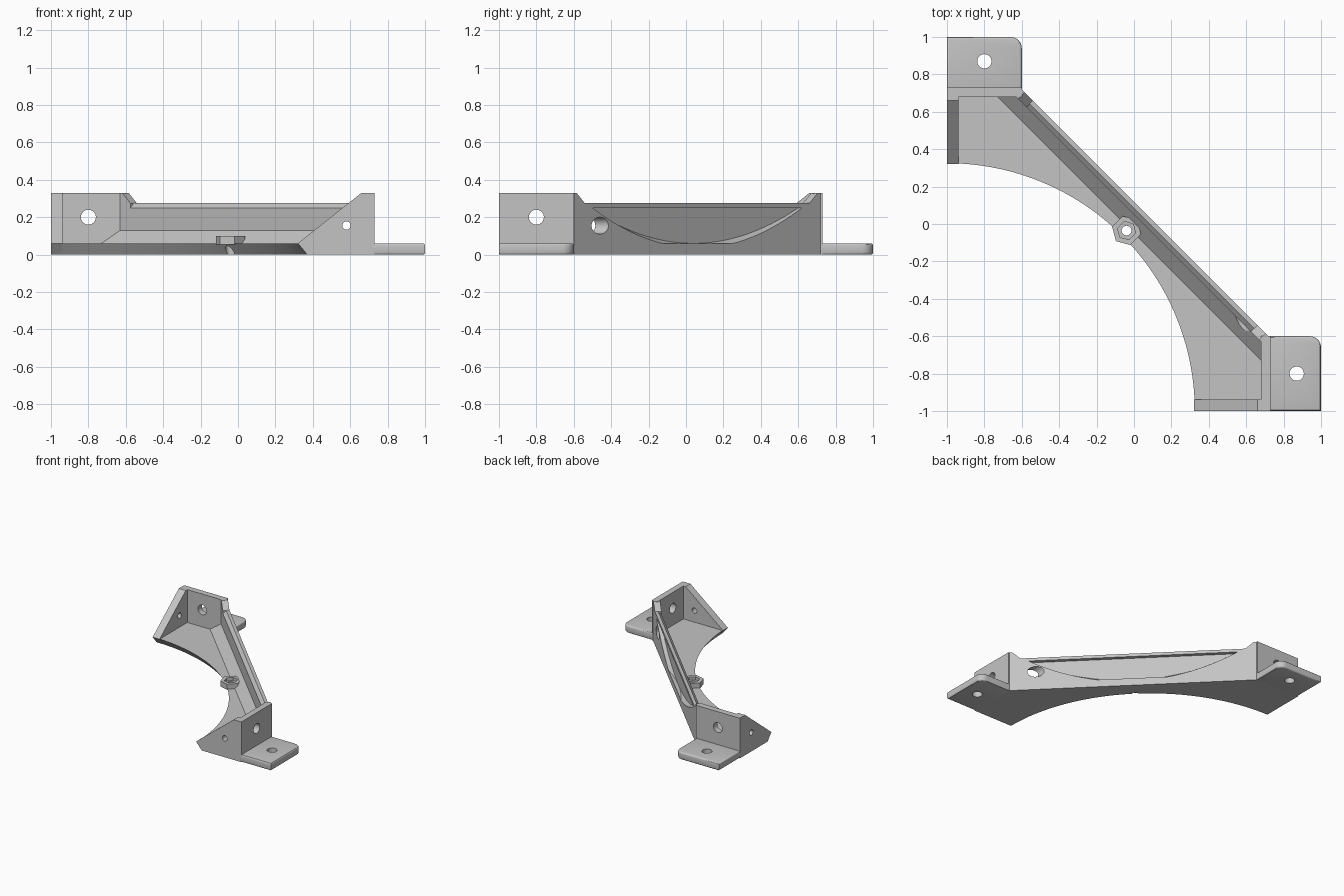
import bpy, bmesh, math

cube = bpy.data.objects.get("Cube")
if cube:
    bpy.data.objects.remove(cube, do_unlink=True)

grey = bpy.data.materials.new("plain grey")
grey.use_nodes = True
grey.diffuse_color = (0.55, 0.55, 0.55, 1)
grey.node_tree.nodes["Principled BSDF"].inputs["Base Color"].default_value = (0.55, 0.55, 0.55, 1)
parts = []


def loft(name, ring_a, ring_b, bevel=0, cutter=False):
    """Closed solid between two matching rings of points."""
    bm = bmesh.new()
    a = [bm.verts.new(p) for p in ring_a]
    b = [bm.verts.new(p) for p in ring_b]
    bm.faces.new(a)
    bm.faces.new(b)
    for i in range(len(a)):
        j = (i + 1) % len(a)
        bm.faces.new((a[i], a[j], b[j], b[i]))
    bmesh.ops.recalc_face_normals(bm, faces=bm.faces)
    if bevel:
        rims = [e for e in bm.edges if abs(e.verts[0].co.z - e.verts[1].co.z) < 1e-5]
        bmesh.ops.bevel(bm, geom=rims, offset=bevel, segments=3, profile=0.5, affect='EDGES')
    mesh = bpy.data.meshes.new(name)
    bm.to_mesh(mesh)
    bm.free()
    ob = bpy.data.objects.new(name, mesh)
    bpy.context.collection.objects.link(ob)
    if cutter:
        ob.hide_render = True
    else:
        mesh.materials.append(grey)
        parts.append(ob)
    return ob


def prism(name, profile, place, lo, hi, **kw):
    return loft(name, [place(a, b, lo) for a, b in profile],
                [place(a, b, hi) for a, b in profile], **kw)


def circle(cx, cy, r, n=32, turn=0.0):
    return [(cx + r * math.cos(turn + math.tau * i / n),
             cy + r * math.sin(turn + math.tau * i / n)) for i in range(n)]


def cut(ob, *cutters):
    for c in cutters:
        mod = ob.modifiers.new("cut", 'BOOLEAN')
        mod.operation = 'DIFFERENCE'
        mod.solver = 'EXACT'
        mod.object = c
    bpy.context.view_layer.update()
    mesh = bpy.data.meshes.new_from_object(ob.evaluated_get(bpy.context.evaluated_depsgraph_get()))
    ob.modifiers.clear()
    ob.data = mesh


def flat(x, y, h):
    return (x, y, h)


def diagonal(t, z, u):
    """t runs along the diagonal wall, u across it."""
    return (u / 2 + t, u / 2 - t, z)


# Base plate with a concave, undercut arc edge
def plate_ring(radius, z):
    arc = [math.radians(90 * i / 64) for i in range(65)]
    ring = [(-1 + radius * math.cos(a), -1 + radius * math.sin(a), z) for a in arc]
    return ring + [(-1, 0.72, z), (-0.6, 0.72, z), (0.72, -0.6, z), (0.72, -1, z)]


plate = loft("base_plate", plate_ring(1.37, 0), plate_ring(1.325, 0.06))

# Diagonal wall: sloped foot inside, small chamfer on the inner top edge
section = [(0.12, 0), (0.12, 0.275), (0.085, 0.275), (0.05, 0.25),
           (0.05, 0.13), (-0.05, 0.06), (-0.05, 0)]
wall = loft("diagonal_wall",
            [diagonal(u / 2 - 0.72, z, u) for u, z in section],
            [diagonal(0.72 - u / 2, z, u) for u, z in section])


# Shallow bow-shaped pocket in the outer face
def bow(low, u):
    steps = [i / 24 for i in range(-24, 25)]
    return [diagonal(0.56 * s, low + (0.25 - low) * s * s, u) for s in steps]


pocket = loft("pocket_cutter", bow(0.06, 0.08), bow(0.01, 0.16), cutter=True)

# Access hole through one end of the wall
access = prism("access_cutter", circle(0.58, 0.155, 0.045),
               lambda x, z, h: (x, h, z), -0.67, -0.3, cutter=True)

# Nut boss beside the wall
CX, CY = -0.04, -0.035
boss = prism("nut_boss", circle(CX, CY, 0.08, 6, math.pi / 4), flat, 0.055, 0.1)
bore = prism("bore_cutter", circle(CX, CY, 0.026), flat, -0.1, 0.2, cutter=True)
nut = prism("nut_cutter", circle(CX, CY, 0.05, 6, math.pi / 4), flat, 0.075, 0.2, cutter=True)
cut(plate, bore)
cut(boss, bore, nut)
cut(wall, pocket, access, bore, nut)
helpers = [pocket, access, bore, nut]

# Both ends, mirrored across the diagonal
for side, swap in (("right", False), ("left", True)):
    def m(x, y, z, swap=swap):
        return (y, x, z) if swap else (x, y, z)

    def along_y(x, z, h):
        return m(x, h, z)

    def along_x(y, z, h):
        return m(h, y, z)

    # Mounting tab with one rounded corner
    corner = [math.radians(90 * i / 8) for i in range(9)]
    outline = [(-1, 0.7), (-0.6, 0.7)] + [
        (-0.66 + 0.06 * math.cos(a), 0.94 + 0.06 * math.sin(a)) for a in corner] + [(-1, 1)]
    tab = prism(side + "_mounting_tab", outline, m, 0, 0.06, bevel=0.012)
    tab_hole = prism("tab_cutter", circle(-0.8, 0.87, 0.038), m, -0.1, 0.2, cutter=True)
    cut(tab, tab_hole)

    # Upright end wall
    end = prism(side + "_end_wall", [(-1, 0), (-0.6, 0), (-0.6, 0.33), (-1, 0.33)],
                along_y, 0.68, 0.73)
    end_hole = prism("end_cutter", circle(-0.8, 0.2, 0.04), along_y, 0.6, 0.8, cutter=True)
    cut(end, end_hole)

    # Triangular gusset
    gusset = prism(side + "_gusset", [(0.37, 0), (0.32, 0.06), (0.66, 0.33), (0.72, 0.33), (0.72, 0)],
                   along_x, -1, -0.937)
    gusset_hole = prism("gusset_cutter", circle(0.58, 0.155, 0.022), along_x, -1.1, -0.8, cutter=True)
    cut(gusset, gusset_hole)

    # Raised shoulder where the diagonal wall meets the end wall
    prism(side + "_shoulder", [(-0.66, 0.2), (-0.66, 0.33), (-0.645, 0.33), (-0.6, 0.274), (-0.6, 0.2)],
          lambda t, z, u: m(*diagonal(t, z, u)), 0.05, 0.12)
    helpers += [tab_hole, end_hole, gusset_hole]

for ob in helpers:
    bpy.data.objects.remove(ob, do_unlink=True)

# Smooth the curved surfaces, keep hard edges
bpy.ops.object.select_all(action='DESELECT')
for ob in parts:
    ob.select_set(True)
bpy.context.view_layer.objects.active = parts[0]
bpy.ops.object.shade_smooth_by_angle(angle=math.radians(30))
